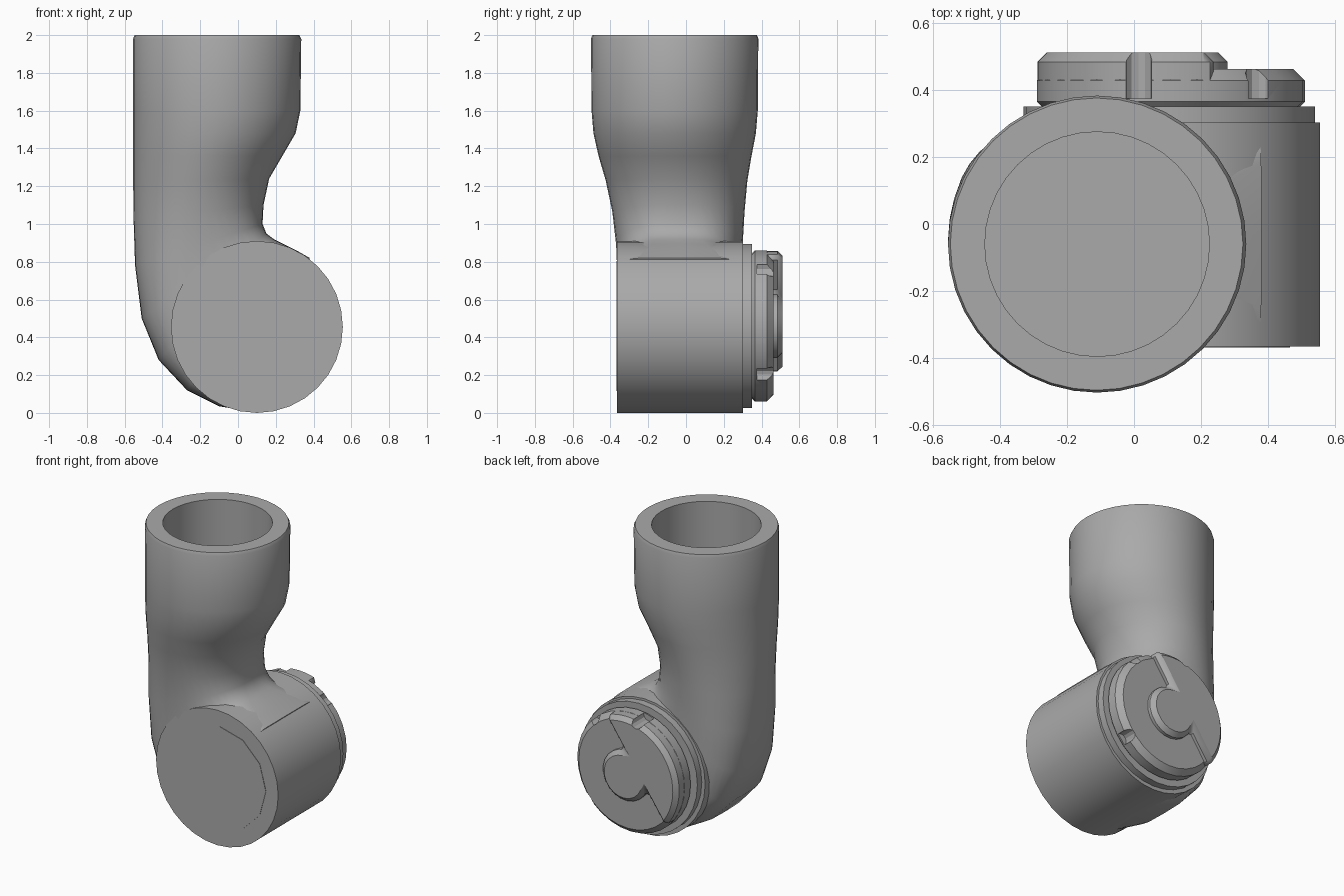
import bpy, bmesh
from math import cos, sin, pi, radians, acos, copysign
from mathutils import Vector

cube = bpy.data.objects.get("Cube")
if cube:
    bpy.data.objects.remove(cube)

grey = bpy.data.materials.new("plain_grey")
grey.use_nodes = True
grey.diffuse_color = (0.4, 0.4, 0.4, 1)
grey.node_tree.nodes["Principled BSDF"].inputs["Base Color"].default_value = (0.4, 0.4, 0.4, 1)


def finish(name, bm):
    bmesh.ops.recalc_face_normals(bm, faces=bm.faces)
    mesh = bpy.data.meshes.new(name)
    bm.to_mesh(mesh)
    bm.free()
    mesh.materials.append(grey)
    obj = bpy.data.objects.new(name, mesh)
    bpy.context.collection.objects.link(obj)
    return obj


def smooth(obj, angle=35):
    bpy.ops.object.select_all(action='DESELECT')
    obj.select_set(True)
    bpy.context.view_layer.objects.active = obj
    bpy.ops.object.shade_smooth_by_angle(angle=radians(angle))


def bridge(bm, a, b):
    n = len(a)
    for i in range(n):
        bm.faces.new((a[i], a[(i + 1) % n], b[(i + 1) % n], b[i]))


def add_prism(bm, outline, y0, y1):
    rings = [[bm.verts.new((x, y, z)) for x, z in outline] for y in (y0, y1)]
    bridge(bm, *rings)
    for r in rings:
        bm.faces.new(r)


def arc(cx, cz, r, start=0, end=2 * pi, n=32, closed=True):
    steps = n if closed else n - 1
    return [(cx + r * cos(start + (end - start) * i / steps),
             cz + r * sin(start + (end - start) * i / steps)) for i in range(n)]


def prism(name, outline, y0, y1):
    bm = bmesh.new()
    add_prism(bm, outline, y0, y1)
    return finish(name, bm)


# Arm shell: sections swing round the inner elbow into the drum
# inner x, inner z, outer x, outer z, y centre, half depth, squareness
SECTIONS = [
    (.325, 2.0, -.548, 2.0, -.06, .436, 2),
    (.335, 1.98, -.555, 1.98, -.06, .443, 2),
    (.33, 1.6, -.555, 1.6, -.06, .44, 2),
    (.305, 1.48, -.555, 1.48, -.06, .43, 2),
    (.235, 1.36, -.555, 1.36, -.058, .405, 2),
    (.165, 1.24, -.555, 1.22, -.05, .375, 2),
    (.135, 1.1, -.553, 1.03, -.04, .35, 2.1),
    (.13, 1.0, -.545, .78, -.035, .335, 2.4),
    (.15, .95, -.51, .5, -.034, .329, 2.8),
    (.19, .92, -.42, .28, -.034, .329, 3.4),
    (.24, .895, -.27, .12, -.034, .329, 4.5),
    (.31, .86, -.1, .035, -.034, .329, 6),
    (.38, .82, .1, .002, -.034, .329, 9),
]
SIDES = 40
bm = bmesh.new()
rings = []
for ix, iz, ox, oz, yc, w, n in SECTIONS:
    mid = Vector(((ix + ox) / 2, yc, (iz + oz) / 2))
    axis = Vector(((ix - ox) / 2, 0, (iz - oz) / 2))
    ring = []
    for i in range(SIDES):
        c, s = cos(2 * pi * i / SIDES), sin(2 * pi * i / SIDES)
        u = copysign(abs(c) ** (2 / n), c)
        v = copysign(abs(s) ** (2 / n), s)
        ring.append(bm.verts.new(mid + axis * u + Vector((0, w * v, 0))))
    rings.append(ring)
# Open socket in the top of the arm
for z in (2.0, 1.42):
    ring = [bm.verts.new((-.11 + .335 * cos(2 * pi * i / SIDES),
                          -.06 + .335 * sin(2 * pi * i / SIDES), z)) for i in range(SIDES)]
    rings.insert(0, ring)
for a, b in zip(rings, rings[1:]):
    bridge(bm, a, b)
bm.faces.new(rings[0])
bm.faces.new(rings[-1])
smooth(finish("arm_shell", bm), 45)

# Joint drum, front cover and rear flange
CX, CZ = .1, .455
smooth(prism("joint_drum", arc(CX, CZ, .455), -.365, .303))
smooth(prism("front_cover", arc(CX + .02, CZ + .005, .345, n=12), -.368, -.35))
smooth(prism("rear_flange", arc(CX + .005, CZ + .005, .435), .29, .35))

# Rear cap: a full low disc and a raised half with a round hub
KX, KZ, R = .11, .46, .4
HUB, OFFSET, TURN = .17, .096, radians(145)
low = prism("cap_base", arc(KX, KZ, R), .33, .463)
half, hub = acos(OFFSET / R), acos(OFFSET / HUB)
raised = arc(KX, KZ, R - .002, TURN - half, TURN + half, 24, False)
raised += arc(KX, KZ, HUB, TURN + hub, TURN + 2 * pi - hub, 16, False)
high = prism("cap_raised_half", raised, .38, .512)

# Rim notches cut in both cap levels
bm = bmesh.new()
for a in (104, 49, -40):
    t = radians(a)
    add_prism(bm, arc(KX + R * cos(t), KZ + R * sin(t), .04, n=12), .375, .6)
cutter = finish("notch_cutter", bm)
cutter.hide_render = True
cutter.hide_viewport = True
cutter.display_type = 'WIRE'

for obj in (low, high):
    bev = obj.modifiers.new("chamfer", 'BEVEL')
    bev.width = .035
    bev.segments = 1
    bev.limit_method = 'ANGLE'
    bev.angle_limit = radians(60)
    cut = obj.modifiers.new("notches", 'BOOLEAN')
    cut.operation = 'DIFFERENCE'
    cut.solver = 'EXACT'
    cut.object = cutter
    smooth(obj, 30)
